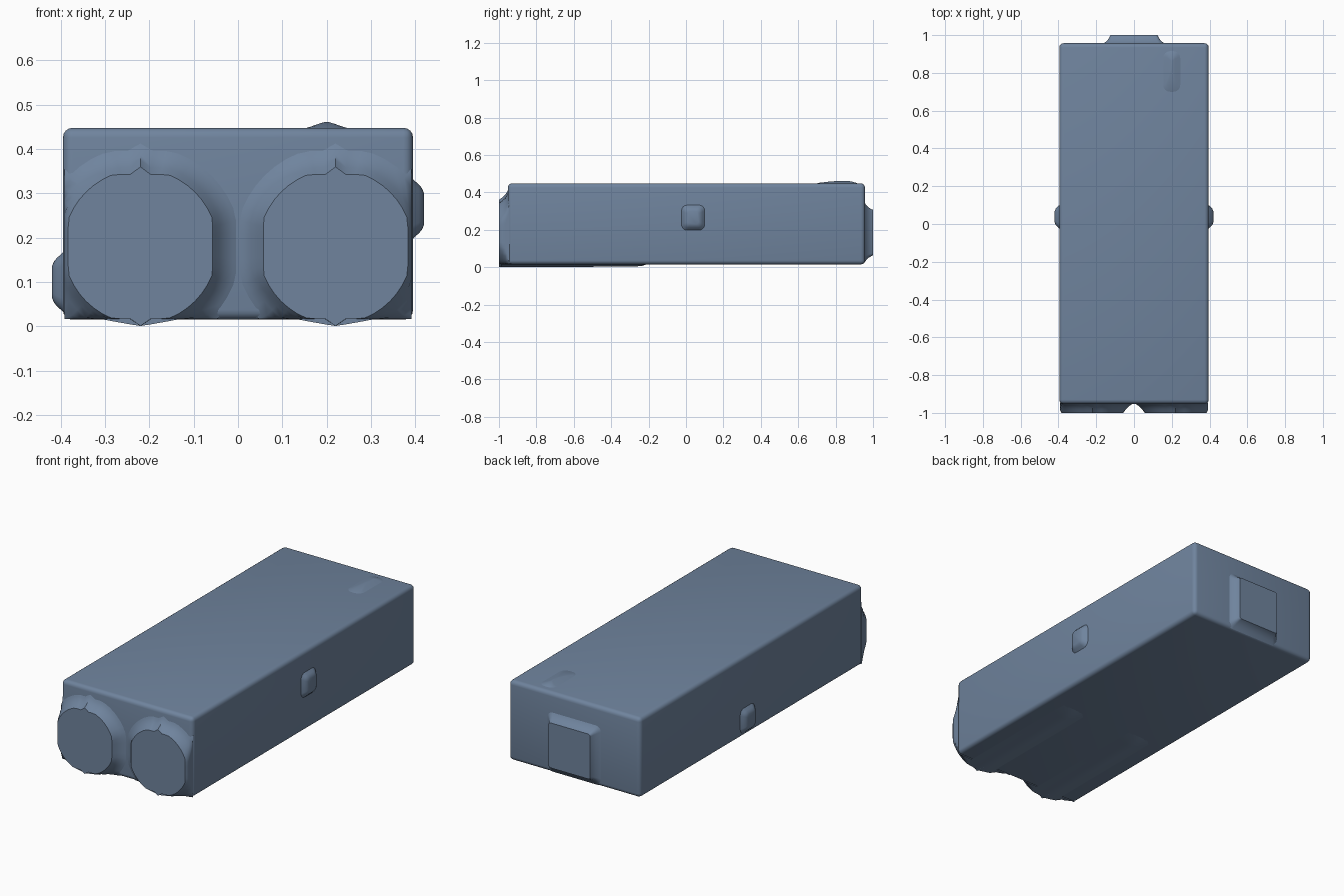
import bpy, bmesh, math
from mathutils import Matrix, Vector

cube = bpy.data.objects.get("Cube")
if cube:
    bpy.data.objects.remove(cube, do_unlink=True)

mat = bpy.data.materials.new("slate_blue")
mat.use_nodes = True
colour = (0.16, 0.23, 0.34, 1)
mat.diffuse_color = colour
mat.node_tree.nodes["Principled BSDF"].inputs["Base Color"].default_value = colour

HALF_X, BOTTOM, TOP, FRONT, BACK = 0.395, 0.015, 0.448, -0.952, 0.957


def finish(name, bm, angle=40):
    bmesh.ops.recalc_face_normals(bm, faces=bm.faces)
    mesh = bpy.data.meshes.new(name)
    bm.to_mesh(mesh)
    bm.free()
    mesh.materials.append(mat)
    ob = bpy.data.objects.new(name, mesh)
    bpy.context.collection.objects.link(ob)
    bpy.ops.object.select_all(action='DESELECT')
    ob.select_set(True)
    bpy.context.view_layer.objects.active = ob
    bpy.ops.object.shade_smooth_by_angle(angle=math.radians(angle))
    return ob


def loft(name, rings, angle=40):
    """Skin closed rings of points and cap both ends."""
    bm = bmesh.new()
    loops = [[bm.verts.new(p) for p in ring] for ring in rings]
    for a, b in zip(loops, loops[1:]):
        for i in range(len(a)):
            j = (i + 1) % len(a)
            bm.faces.new((a[i], a[j], b[j], b[i]))
    bm.faces.new(loops[0])
    bm.faces.new(loops[-1])
    return finish(name, bm, angle)


def rounded_rect(half_u, half_v, radius, steps=4):
    points = []
    for corner in range(4):
        su = 1 if corner in (0, 3) else -1
        sv = 1 if corner < 2 else -1
        for k in range(steps + 1):
            a = math.pi / 2 * (corner + k / steps)
            points.append((su * (half_u - radius) + radius * math.cos(a),
                           sv * (half_v - radius) + radius * math.sin(a)))
    return points


# Main box with softened edges
bm = bmesh.new()
bmesh.ops.create_cube(bm, size=1)
for v in bm.verts:
    v.co = Vector((v.co.x * 2 * HALF_X, v.co.y * (BACK - FRONT) + (BACK + FRONT) / 2,
                   v.co.z * (TOP - BOTTOM) + (TOP + BOTTOM) / 2))
bmesh.ops.bevel(bm, geom=bm.edges[:], offset=0.022, segments=4, profile=0.5, affect='EDGES')
finish("body", bm, 50)


# Flared round ports on the front, trimmed to the box sides
FLARE = [(-1.0, 0), (-0.992, 0.006), (-0.98, 0.015), (-0.966, 0.028), (-0.955, 0.045), (-0.945, 0.07)]
SEGMENTS = 48


def port_ring(cx, y, grow):
    ring = []
    for i in range(SEGMENTS):
        a = 2 * math.pi * i / SEGMENTS
        x, z = (0.174 + grow) * math.cos(a), (0.174 + grow) * math.sin(a)
        limit = 0.163 + grow
        x = max(-limit, min(limit, x))
        if i == SEGMENTS // 4:
            z += 0.006
        elif i == 3 * SEGMENTS // 4:
            z = -0.179
        else:
            z = max(-limit, min(limit, z))
        z = max(z + 0.18, 0.017 if i != 3 * SEGMENTS // 4 else 0)
        ring.append((max(-HALF_X + 0.003, min(HALF_X - 0.003, cx + x)), y, z))
    return ring


for side, label in ((1, "left"), (-1, "right")):
    loft(label + "_port", [port_ring(side * 0.22, y, grow) for y, grow in FLARE], 50)

    # Shallow keel running back under each port
    stations = [(-0.99, 0.001), (-0.3, 0.003), (-0.24, 0.006), (-0.2, 0.018)]
    section = [(-0.085, 0.02), (-0.05, 0.45), (-0.02, 0.8), (0, 1), (0.02, 0.8), (0.05, 0.45), (0.085, 0.02)]
    rings = []
    for y, low in stations:
        ring = [(side * 0.22 + dx, y, 0.016 + (low - 0.016) * f) for dx, f in section]
        rings.append(ring + [(side * 0.22, y, 0.03)])
    loft(label + "_keel", rings)

# Raised plate on the back with a concave skirt
rings = []
for y, grow in ((0.95, 0.045), (0.96, 0.03), (0.973, 0.015), (0.99, 0.004), (1.0, 0)):
    rings.append([(u, y, 0.185 + v) for u, v in rounded_rect(0.125 + grow, 0.122 + grow, 0.012 + grow / 2)])
loft("back_plate", rings, 50)

# Side buttons
for side, z, label in ((1, 0.265, "left"), (-1, 0.1, "right")):
    rings = []
    for out, grow in ((-0.005, 0.025), (0.003, 0.017), (0.013, 0.008), (0.02, 0), (0.025, -0.012)):
        rings.append([(side * (HALF_X + out), 0.038 + u, z + v)
                      for u, v in rounded_rect(0.042 + grow, 0.047 + grow, 0.02 + grow / 2)])
    loft(label + "_button", rings, 50)

# Low ridge on the top
rings = []
for up, width, y0, y1 in ((-0.003, 0.055, 0.69, 0.92), (0.003, 0.035, 0.71, 0.91),
                          (0.009, 0.018, 0.76, 0.89), (0.013, 0.005, 0.81, 0.87)):
    rings.append([(0.2 + u, (y0 + y1) / 2 + v, TOP + up)
                  for u, v in rounded_rect(width, (y1 - y0) / 2, width * 0.8)])
loft("top_ridge", rings, 60)
